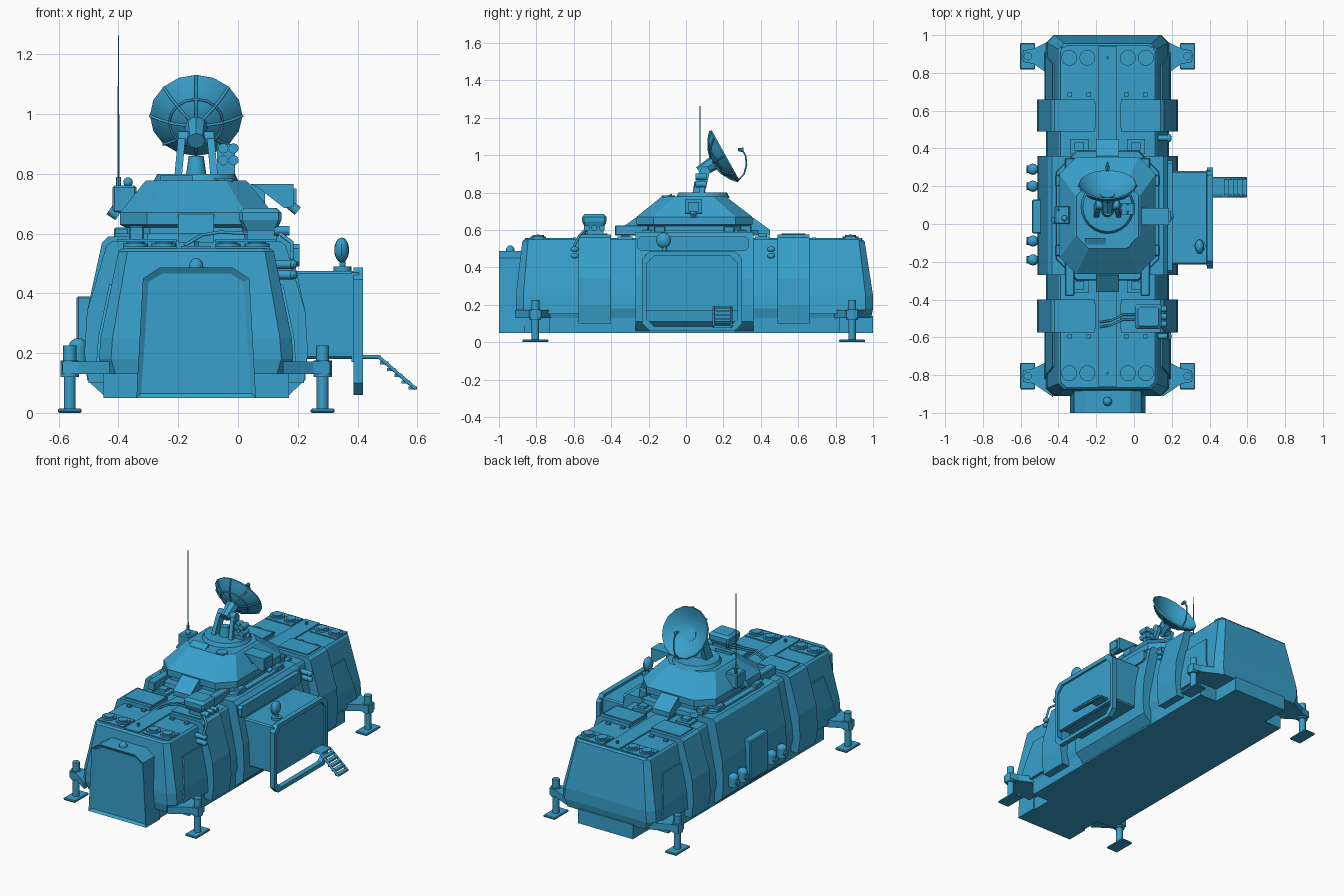
import bpy, bmesh, math
from mathutils import Vector, Matrix

if "Cube" in bpy.data.objects:
    bpy.data.objects.remove(bpy.data.objects["Cube"])

CX, CY = -0.14, 0.045          # body centre
BLUE = bpy.data.materials.new("station_blue")
BLUE.diffuse_color = (0.04, 0.35, 0.6, 1)
BLUE.use_nodes = True
BLUE.node_tree.nodes["Principled BSDF"].inputs["Base Color"].default_value = BLUE.diffuse_color


def finish(name, bm, smooth=False):
    bmesh.ops.recalc_face_normals(bm, faces=bm.faces[:])
    me = bpy.data.meshes.new(name)
    bm.to_mesh(me)
    bm.free()
    me.materials.append(BLUE)
    ob = bpy.data.objects.new(name, me)
    bpy.context.collection.objects.link(ob)
    if smooth:
        bpy.ops.object.select_all(action='DESELECT')
        ob.select_set(True)
        bpy.context.view_layer.objects.active = ob
        bpy.ops.object.shade_smooth_by_angle(angle=math.radians(35))
    return ob


def loft(name, rings, closed=False, smooth=False, mat=None):
    """Skin a row of equal-length point rings."""
    bm = bmesh.new()
    vs = [[bm.verts.new(mat @ Vector(p) if mat else p) for p in r] for r in rings]
    n = len(vs[0])
    for a, b in zip(vs, vs[1:] + (vs[:1] if closed else [])):
        for i in range(n):
            bm.faces.new((a[i], a[(i + 1) % n], b[(i + 1) % n], b[i]))
    if not closed:
        bm.faces.new(vs[0])
        bm.faces.new(vs[-1])
    return finish(name, bm, smooth)


def box(name, x0, x1, y0, y1, z0, z1, bevel=0.0):
    bm = bmesh.new()
    m = Matrix.Translation(((x0 + x1) / 2, (y0 + y1) / 2, (z0 + z1) / 2)) @ \
        Matrix.Diagonal((x1 - x0, y1 - y0, z1 - z0, 1))
    bmesh.ops.create_cube(bm, size=1, matrix=m)
    if bevel:
        bmesh.ops.bevel(bm, geom=bm.edges[:], offset=bevel, segments=1, affect='EDGES')
    return finish(name, bm)


def rod(name, a, b, r, r2=None, n=12):
    a, b = Vector(a), Vector(b)
    d = b - a
    bm = bmesh.new()
    m = Matrix.Translation((a + b) / 2) @ d.to_track_quat('Z', 'Y').to_matrix().to_4x4()
    bmesh.ops.create_cone(bm, cap_ends=True, segments=n, radius1=r,
                          radius2=r if r2 is None else r2, depth=d.length, matrix=m)
    return finish(name, bm, n > 8)


def ball(name, c, rx, ry, rz):
    bm = bmesh.new()
    bmesh.ops.create_uvsphere(bm, u_segments=12, v_segments=8, radius=1,
                              matrix=Matrix.Translation(c) @ Matrix.Diagonal((rx, ry, rz, 1)))
    return finish(name, bm, True)


def oct_ring(hw, y0, y1, c, z, cx=CX):
    a, b = cx - hw, cx + hw
    return [(a + c, y0, z), (b - c, y0, z), (b, y0 + c, z), (b, y1 - c, z),
            (b - c, y1, z), (a + c, y1, z), (a, y1 - c, z), (a, y0 + c, z)]


def pipe(name, pts, r):
    cu = bpy.data.curves.new(name, 'CURVE')
    cu.dimensions, cu.bevel_depth, cu.bevel_resolution = '3D', r, 1
    s = cu.splines.new('POLY')
    s.points.add(len(pts) - 1)
    for p, q in zip(s.points, pts):
        p.co = (*q, 1)
    cu.materials.append(BLUE)
    bpy.context.collection.objects.link(bpy.data.objects.new(name, cu))


# Long hull, with keel narrowed at the four corners
loft("hull", [oct_ring(.31, -.90, .99, .04, .13), oct_ring(.325, -.91, 1.0, .04, .18),
              oct_ring(.32, -.91, 1.0, .04, .25), oct_ring(.26, -.875, .955, .03, .54),
              oct_ring(.25, -.865, .945, .03, .55)])
box("keel", CX - .31, CX + .31, -.73, .82, .05, .14)
box("keel_ends", CX - .19, CX + .19, -.91, 1.0, .05, .14)


# Wide middle section and four wrap-around ribs
def band(name, y0, y1, half):
    loft(name, [[(CX + s * x, y, z) for s, x, z in half] for y in (y0, y1)])


prof = [(.30, .05), (.365, .11), (.372, .2), (.365, .34), (.315, .57), (.295, .59)]
band("middle_section", -.27, .36, [(1, *p) for p in prof] + [(-1, *p) for p in prof[::-1]])
ribp = [(.30, .10), (.36, .10), (.374, .2), (.365, .34), (.30, .56), (.28, .575), (.07, .575), (.07, .53)]
for y0, y1 in ((-.575, -.40), (.49, .66)):
    for s in (1, -1):
        band("rib", y0, y1, [(s, *p) for p in ribp])
        x = CX + s * .165
        box("rib_cover", x - .1, x + .1, y0 + .02, y1 - .02, .57, .582)


# Slanted side panels on the end modules
def hull_x(z):
    return .325 - .005 * (z - .18) / .07 if z < .25 else .32 - .06 * (z - .25) / .29


for e in (1, -1):
    for s in (1, -1):
        quads = [(.535, .715, .10), (.535, .76, .25), (.535, .79 - .07, .43)]
        quads = [(.535, .87, .15), (.535, .845, .25), (.535, .80, .43)]
        loft("side_panel", [[(CX + s * (hull_x(z) + o), CY + e * y, z)
                             for y, o in ((a, -.01), (b, -.01), (b, .008), (a, .008))]
                            for a, b, z in quads])

# Roof spine, fans and hatches
box("roof_spine", CX - .05, CX + .05, -.86, .94, .54, .558)
for y in (-.79, .88):
    for x in (-.295, .015):
        box("fan_plate", x - .09, x + .09, y - .058, y + .058, .545, .556)
        for dx in (-.048, .048):
            rod("fan_ring", (x + dx, y, .55), (x + dx, y, .566), .042, n=16)
            rod("fan_hub", (x + dx, y, .56), (x + dx, y, .572), .03, n=16)
    rod("roof_stud", (CX, y, .55), (CX, y, .575), .008, n=8)
for y in (-.325, .41):
    for x in (-.29, .01):
        box("hatch", x - .048, x + .048, y - .04, y + .04, .54, .565)
        box("hatch_lid", x - .024, x + .024, y - .022, y + .022, .56, .58)
for e in (1, -1):
    for x in (-.29, .01):
        for dx in (-.05, .05):
            box("roof_clip", x + dx - .012, x + dx + .012, CY + e * .64 - .01, CY + e * .64 + .01, .54, .56)

# Entrance porch on the front, with inset door
bm = bmesh.new()
half = [(.2, .05), (.178, .45), (.12, .487)]
out = [(CX + x, z) for x, z in half] + [(CX - x, z) for x, z in half[::-1]]
f = bm.faces.new([bm.verts.new((x, -1.0, z)) for x, z in out])
g = bmesh.ops.extrude_face_region(bm, geom=[f])
bmesh.ops.translate(bm, vec=(0, .14, 0), verts=[v for v in g['geom'] if isinstance(v, bmesh.types.BMVert)])
bm.faces.ensure_lookup_table()
bmesh.ops.recalc_face_normals(bm, faces=bm.faces[:])
door = min(bm.faces, key=lambda q: q.calc_center_median().y)
bmesh.ops.inset_region(bm, faces=[door], thickness=.022, depth=-.012)
finish("porch", bm)
ball("porch_lamp", (CX, -.94, .488), .024, .024, .03)

# Corner legs with brackets
for sx in (1, -1):
    for y, e in ((-.805, -1), (.888, 1)):
        x = CX + sx * .423
        box("foot", x - .04, x + .04, y - .07, y + .07, 0, .014, .004)
        rod("leg_lower", (x, y, .01), (x, y, .14), .02)
        rod("leg_collar", (x, y, .12), (x, y, .175), .031)
        rod("leg_upper", (x, y, .17), (x, y, .225), .022)
        tri = [(x + sx * .025, y - .03), (x + sx * .025, y + .03), (x - sx * .03, y + .04),
               (CX + sx * .29, y + .09), (CX + sx * .29, y - .11), (x - sx * .03, y - .04)]
        loft("leg_bracket", [[(a, b, z) for a, b in tri] for z in (.13, .172)])

# Side cabin with hanging frame and ladder
box("side_cabin", .12, .392, -.215, .28, .18, .475, .008)


def frame_ring(x, m):
    y0, y1, z0, z1, c = -.235 + m, .30 - m, .06 + m, .487 - m, .04
    return [(x, y0 + c, z0), (x, y1 - c, z0), (x, y1, z0 + c), (x, y1, z1 - c),
            (x, y1 - c, z1), (x, y0 + c, z1), (x, y0, z1 - c), (x, y0, z0 + c)]


loft("cabin_frame", [frame_ring(.387, 0), frame_ring(.418, 0), frame_ring(.418, .025),
                     frame_ring(.387, .025)], closed=True)
box("cabin_panel", .38, .405, -.22, .285, .17, .47)
for y in (.148, .242):
    pipe("ladder_rail", [(.41, y, .188), (.47, y, .188), (.595, y, .08)], .007)
for i in range(6):
    t = i / 5
    x, z = .465 + .12 * t, .187 - .104 * t
    box("ladder_tread", x - .014, x + .014, .148, .242, z - .005, z + .005)
box("ladder_landing", .41, .47, .148, .242, .18, .192)

# Spotlight on cabin roof
rod("spotlight_base", (.35, -.115, .47), (.35, -.115, .49), .03)
rod("spotlight_post", (.35, -.115, .48), (.35, -.115, .53), .01)
ball("spotlight", (.347, -.12, .545), .025, .04, .042)

# Details on middle section sides
loft("side_trim", [[(CX + x, y, z) for y, z in ((-.26, .505), (-.245, .49), (.32, .49), (.335, .505),
                    (.335, .55), (.32, .565), (-.245, .565), (-.26, .55))] for x in (.30, .345)])
box("left_locker", -.54, -.47, -.05, .13, .14, .39, .006)
for y in (.29, .20, -.09, -.19):
    rod("left_tank", (-.535, y, .17), (-.535, y, .225), .03)
    ball("left_tank_cap", (-.535, y, .225), .03, .03, .025)
    rod("left_tank_port", (-.50, y, .2), (-.568, y, .2), .02, n=8)
for y in (-.595, .455):
    for dz in (0, .035):
        rod("side_lamp", (.10, y, .462 + dz), (.185, y, .462 + dz), .015)
        ball("side_lamp_cap", (.185, y, .462 + dz), .014, .022, .015)

# Turret
loft("turret", [oct_ring(.235, -.245, .335, .08, .58), oct_ring(.235, -.245, .335, .08, .62),
                oct_ring(.255, -.265, .355, .09, .63), oct_ring(.255, -.265, .355, .09, .67),
                oct_ring(.175, -.14, .225, .07, .77), oct_ring(.165, -.13, .215, .065, .778)])
loft("turret_skirt", [oct_ring(.275, -.30, .39, .11, .575), oct_ring(.27, -.295, .385, .11, .6)])
for e in (1, -1):
    y = CY + e * .335
    loft("turret_wedge", [[(x, y - e * .12, .57), (x, y + e * .07, .57), (x, y + e * .07, .60),
                           (x, y - e * .02, .665), (x, y - e * .12, .665)] for x in (-.2, -.08)])
    for x in (-.34, .06):
        box("turret_lug", x - .025, x + .025, y - .06 - .03, y - .06 + .03 if e > 0 else y + .09, .57, .625, .005)
    for yy in (-.14, .23):
        xx = CX + e * .25
        box("turret_lug", xx - .025, xx + .025, yy - .03, yy + .03, .58, .62, .005)
rod("turntable", (CX, .09, .77), (CX, .09, .80), .145, .13, n=24)
rod("turret_dome", (-.045, -.095, .73), (-.045, -.095, .785), .035, n=8)
loft("turret_hatch", [[(x, -.145, z - .035), (x, -.075, z)] +
                      [(x, -.075, z - .04), (x, -.145, z - .075)] for x in (-.26, -.15) for z in (.795,)])

# Turret side boxes, aerial and wedge camera
box("aerial_box", -.42, -.34, .0, .095, .67, .76, .006)
ball("aerial_ball", (-.368, .03, .772), .016, .016, .016)
rod("aerial_lamp", (-.40, .02, .66), (-.43, .02, .68), .018)
rod("aerial_base", (-.4, .075, .75), (-.4, .075, .79), .009, n=8)
rod("aerial", (-.4, .075, .78), (-.4, .075, 1.262), .004, .002, n=6)
loft("camera_box", [[(.04, y, .765), (.185, y, .765), (.185, y, .69), (.155, y, .685), (.065, y, .755)]
                    for y in (-.005, .085)])
box("camera_bracket", .03, .09, .01, .07, .68, .76)
rod("camera_lens", (.17, .04, .70), (.20, .04, .675), .016)
box("camera_cap", .183, .196, .01, .07, .70, .75)

# Roof sensor unit and cables
box("sensor_base", .03, .13, -.53, -.44, .57, .625)
loft("sensor_unit", [oct_ring(.055, -.54, -.44, .01, .61, .075), oct_ring(.07, -.555, -.425, .01, .645, .075),
                     oct_ring(.07, -.555, -.425, .01, .67, .075), oct_ring(.055, -.54, -.44, .01, .686, .075)])
for y in (-.53, -.49, -.45):
    rod("sensor_lamp", (.12, y, .61), (.172, y, .61), .016)
for d in (0, .025):
    pipe("cable", [(.03, -.48 - d, .60), (-.06, -.48 - d, .605), (-.12, -.51 - d, .595), (-.18, -.52 - d, .56)], .006)
pipe("side_cable", [(.14, -.54, .60), (.18, -.57, .57), (.18, -.60, .51)], .007)

# Dish pedestal
rod("pedestal", (CX, .07, .79), (CX, .07, .86), .035, .025)
for s in (1, -1):
    xs = CX + s * .035, CX + s * .06
    loft("fork_arm", [[(x + s * .012 * (.93 - z) / .13, y, z) for y, z in
                       ((.035, .80), (.10, .80), (.13, .92), (.10, .94), (.07, .91))] for x in xs])
rod("fork_pivot", (CX - .06, .1, .92), (CX + .06, .1, .92), .022)
rod("dish_mount", (CX, .07, .91), (CX, .16, .965), .03, .04, n=8)
for dx in (-.017, .017):
    for z in (.845, .885):
        rod("lamp_cluster", (-.032 + dx, .05, z), (-.032 + dx, .11, z), .017)
box("lamp_cluster_stand", -.07, -.01, .07, .10, .79, .9)

# Dish, back ribs and feed arm
M = Matrix.Translation((CX, .205, .995)) @ Matrix.Rotation(math.radians(-61), 4, 'X')
R, N = .155, 16


def dish_ring(r, z):
    return [(r * math.cos(2 * math.pi * i / N), r * math.sin(2 * math.pi * i / N), z) for i in range(N)]


back = [(.03, -.068), (.075, -.056), (.12, -.03), (R, .0)]
loft("dish", [dish_ring(*p) for p in back] + [dish_ring(r - .004, z + .008) for r, z in back[::-1]],
     smooth=True, mat=M)
for i in range(8):
    c, s = math.cos(math.pi * i / 4), math.sin(math.pi * i / 4)
    pipe("dish_rib", [M @ Vector((r * c, r * s, z - .002)) for r, z in back], .005)
pipe("dish_hoop", [M @ Vector(p) for p in dish_ring(.09, -.05) + dish_ring(.09, -.05)[:1]], .004)
pipe("feed_arm", [M @ Vector((0, y, z)) for y, z in ((.15, .0), (.135, .045), (.10, .08), (.055, .10), (.02, .10))], .005)
rod("feed_horn", M @ Vector((0, .02, .105)), M @ Vector((0, .005, .08)), .012, .008, n=8)
